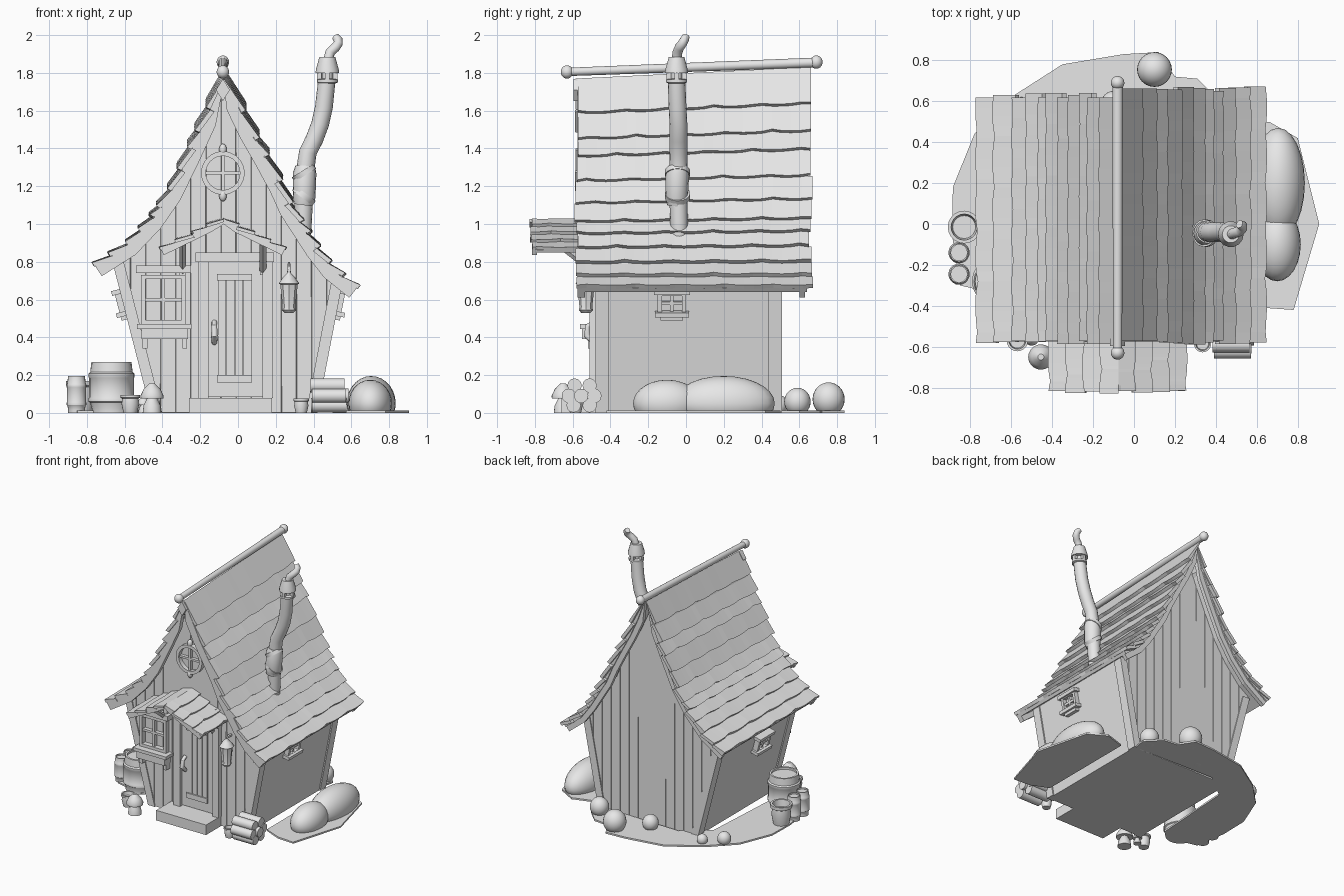
import bpy, bmesh, math, random
from mathutils import Vector, Matrix

random.seed(4)
if "Cube" in bpy.data.objects:
    bpy.data.objects.remove(bpy.data.objects["Cube"])

clay = bpy.data.materials.new("pale_grey")
clay.use_nodes = True
clay.diffuse_color = (0.8, 0.8, 0.8, 1)
clay.node_tree.nodes["Principled BSDF"].inputs["Base Color"].default_value = clay.diffuse_color


def finish(name, bm, smooth=False):
    bmesh.ops.recalc_face_normals(bm, faces=bm.faces)
    me = bpy.data.meshes.new(name)
    bm.to_mesh(me)
    bm.free()
    me.materials.append(clay)
    ob = bpy.data.objects.new(name, me)
    bpy.context.collection.objects.link(ob)
    if smooth:
        bpy.ops.object.select_all(action="DESELECT")
        ob.select_set(True)
        bpy.context.view_layer.objects.active = ob
        bpy.ops.object.shade_smooth_by_angle(angle=math.radians(40))
    return ob


def boxes(name, spans, M=Matrix()):
    """One object from (x0, x1, y0, y1, z0, z1) spans."""
    bm = bmesh.new()
    for x0, x1, y0, y1, z0, z1 in spans:
        S = Matrix.Diagonal((x1 - x0, y1 - y0, z1 - z0, 1))
        T = Matrix.Translation(((x0 + x1) / 2, (y0 + y1) / 2, (z0 + z1) / 2))
        bmesh.ops.create_cube(bm, size=1, matrix=M @ T @ S)
    return finish(name, bm)


def loft(name, rings, smooth=False):
    """Closed solid through equal-length rings of points."""
    bm = bmesh.new()
    vs = [[bm.verts.new(p) for p in ring] for ring in rings]
    for a, b in zip(vs, vs[1:]):
        for i in range(len(a)):
            j = (i + 1) % len(a)
            bm.faces.new((a[i], a[j], b[j], b[i]))
    bm.faces.new(vs[0])
    bm.faces.new(vs[-1])
    return finish(name, bm, smooth)


def tube(name, path, seg=16):
    """Round tube along (x, y, z, radius) points."""
    pts = [Vector(p[:3]) for p in path]
    rings = []
    for i, p in enumerate(pts):
        d = pts[min(i + 1, len(pts) - 1)] - pts[max(i - 1, 0)]
        u = d.cross(Vector((0, 1, 0.01))).normalized()
        v = d.cross(u).normalized()
        turns = [2 * math.pi * k / seg for k in range(seg)]
        rings.append([p + path[i][3] * (u * math.cos(t) + v * math.sin(t)) for t in turns])
    return loft(name, rings, True)


def lathe(name, profile, x, y, seg=20):
    turns = [2 * math.pi * k / seg for k in range(seg)]
    rings = [[(x + r * math.cos(t), y + r * math.sin(t), z) for t in turns] for r, z in profile]
    return loft(name, rings, True)


def blob(name, loc, radii):
    bm = bmesh.new()
    bmesh.ops.create_uvsphere(bm, u_segments=24, v_segments=14, radius=1,
                              matrix=Matrix.Translation(loc) @ Matrix.Diagonal((*radii, 1)))
    for v in bm.verts:
        v.co.z = max(v.co.z, 0)
    return finish(name, bm, True)


def lean(x, y, z):
    """The ridge climbs gently toward the back."""
    return (x, y, z + 0.045 * y * max(0, z - 0.7))


def offset(curve, d, side):
    """Shift a roof curve inward without crossing the ridge line."""
    out = []
    for i, p in enumerate(curve):
        a, b = Vector(curve[max(i - 1, 0)]), Vector(curve[min(i + 1, len(curve) - 1)])
        t = (b - a).normalized()
        x, z = p[0] - side * d * abs(t.y), p[1] - d * abs(t.x)
        out.append((max(x, RIDGE) if side > 0 else min(x, RIDGE), z))
    return out


def strip(name, curve, side, d0, d1, y0, y1):
    a, b = offset(curve, d0, side), offset(curve, d1, side)
    return loft(name, [[lean(*q) for q in ((p[0], y0, p[1]), (p[0], y1, p[1]),
                                           (r[0], y1, r[1]), (r[0], y0, r[1]))]
                       for p, r in zip(a, b)])


def shingles(name, rows, side, y0, y1, thick=0.025, stations=25):
    """Overlapping courses with a gently scalloped lower edge."""
    inner, deep = offset(rows, thick, side), offset(rows, thick * 2, side)
    for i in range(len(rows) - 1):
        a, b = y0 + random.uniform(-.01, .01), y1 + random.uniform(-.015, .015)
        phase, rings = random.uniform(0, .3), []
        down = (Vector(rows[i + 1]) - Vector(rows[i])).normalized()
        for k in range(stations):
            y = a + (b - a) * k / (stations - 1)
            s = down * 0.016 * (abs(math.sin(math.pi * (y + phase) / 0.24)) ** 0.5 - 0.6)
            low, under = Vector(rows[i + 1]) + s, Vector(inner[i + 1]) + s
            rings.append([lean(p[0], y, p[1]) for p in (inner[i], low, under, deep[i])])
        loft(f"{name}_{i + 1}", rings)


# Roof curves, from the ridge down to the eaves
RIDGE = -0.075
LEFT = [(-.085, 1.81), (-.20, 1.58), (-.29, 1.38), (-.385, 1.18), (-.48, 1.04), (-.60, .91), (-.77, .80)]
RIGHT = [(-.065, 1.81), (.02, 1.67), (.09, 1.52), (.16, 1.395), (.25, 1.225), (.305, 1.10),
         (.375, .99), (.44, .886), (.52, .78), (.645, .68)]
COURSES = [1.81, 1.62, 1.48, 1.385, 1.25, 1.13, 1.03, .965, .89, .81, .74, .68]


def at_height(curve, z):
    for (x0, z0), (x1, z1) in zip(curve, curve[1:]):
        if z >= z1 - 1e-6:
            return (x0 + (x1 - x0) * (z0 - z) / (z0 - z1), z)
    return curve[-1]


for label, curve, side, back in (("west", LEFT, -1, .63), ("east", RIGHT, 1, .66)):
    end = curve[-1][1]
    rows = [at_height(curve, end + (z - .68) * (1.81 - end) / 1.13) for z in COURSES]
    shingles("roof_course_" + label, rows, side, -.58, back)
    strip("roof_deck_" + label, curve, side, .025, .05, -.56, back - .02)
    strip("front_bargeboard_" + label, curve, side, .028, .09, -.575, -.535)
    strip("back_bargeboard_" + label, curve, side, .028, .09, back - .06, back - .03)

tube("ridge_pole", [(-.08, -.63, 1.805, .022), (-.08, .69, 1.855, .026)])
blob("ridge_ball_front", (-.08, -.63, 1.805), (.033, .033, .035))
blob("ridge_ball_back", (-.08, .69, 1.857), (.033, .033, .035))
boxes("gable_ornament", [(-.026, .026, -.02, .02, -.026, .026)],
      Matrix.Translation((-.08, -.575, 1.71)) @ Matrix.Diagonal((1, 1, 1.6, 1)) @ Matrix.Rotation(math.pi / 4, 4, "Y"))

# House body with planked gables
outline = [(-.45, 0), (.41, 0), (.545, .70)] + offset(RIGHT, .04, 1)[-2:0:-1]
outline += [(RIDGE, 1.76)] + offset(LEFT, .04, -1)[1:-1] + [(-.66, .82)]
bm = bmesh.new()
face = bm.faces.new([bm.verts.new((x, -.465, z)) for x, z in outline])
ext = bmesh.ops.extrude_face_region(bm, geom=[face])["geom"]
for v in ext:
    if isinstance(v, bmesh.types.BMVert):
        v.co = lean(v.co.x, .495, v.co.z)
for k in range(14):
    bmesh.ops.bisect_plane(bm, geom=bm.verts[:] + bm.edges[:] + bm.faces[:],
                           plane_co=(-.57 + .08 * k, 0, 0), plane_no=(1, 0, 0))
bmesh.ops.recalc_face_normals(bm, faces=bm.faces)
gables = [f for f in bm.faces if abs(f.normal.y) > .9]
bmesh.ops.inset_individual(bm, faces=gables, thickness=.0025, depth=.005)
finish("house_body", bm)

# Slanted corner posts
for label, x0, x1, top, s in (("west", -.45, -.655, .80, -1), ("east", .41, .545, .70, 1)):
    for end, y0, y1 in (("front", -.478, -.41), ("back", .435, .508)):
        loft(f"corner_post_{label}_{end}",
             [[(x + s * .01, y0, z), (x + s * .01, y1, z), (x - s * .05, y1, z), (x - s * .05, y0, z)]
              for x, z in ((x0, 0), (x1, top))])

# Door, frame and step
boxes("door_frame", [(-.225, .19, -.53, -.46, .80, .85), (-.21, -.155, -.51, -.46, .08, .80),
                     (.13, .185, -.51, -.46, .08, .80)])
boxes("door_planks", [(-.155, .13, -.482, -.46, .085, .80)] +
      [(-.105 + .045 * k, -.064 + .045 * k, -.49, -.47, .16, .735) for k in range(4)])
boxes("door_rails", [(-.11, .075, -.5, -.47, .70, .735), (-.11, .075, -.5, -.47, .16, .20)])
tube("door_handle", [(-.125, -.485, .48, .014), (-.125, -.52, .46, .014), (-.125, -.525, .41, .018),
                     (-.125, -.485, .37, .014)], 10)
boxes("door_step", [(-.26, .18, -.66, -.45, 0, .08)])

# Porch roof, fascia and braces
for label, side in (("west", -1), ("east", 1)):
    slope = [(-.08 + side * .335 * k / 4, 1.055 - .17 * k / 4) for k in range(5)]
    shingles("porch_course_" + label, slope, side, -.82, -.46, .018)
    strip("porch_deck_" + label, slope, side, .018, .035, -.80, -.46)
    strip("porch_fascia_" + label, slope, side, .015, .05, -.815, -.79)
    x = -.08 + side * .213
    boxes("porch_bracket_" + label, [(x - .016, x + .016, -.50, -.46, .73, .93),
                                     (x - .016, x + .016, -.80, -.46, .885, .915)])
    tube("porch_brace_" + label, [(x, -.49, .75, .018), (x, -.68, .90, .018)], 4)


def window(name, w, h, M):
    """Four-pane frame facing -y, centred on its own origin."""
    t, a, b = .022, w / 2, h / 2
    boxes(name, [(-a, -a + t, -.04, .01, -b, b), (a - t, a, -.04, .01, -b, b),
                 (-a, a, -.04, .01, b - t, b), (-a, a, -.04, .01, -b, -b + t),
                 (-.009, .009, -.03, .01, -b, b), (-a, a, -.03, .01, -.009, .009)], M)


# Front window with header and planter box
window("front_window", .235, .26, Matrix.Translation((-.395, -.47, .60)))
boxes("window_header", [(-.54, -.25, -.53, -.46, .74, .78)])
boxes("planter_box", [(-.51, -.265, -.55, -.46, .39, .455), (-.535, -.245, -.56, -.46, .445, .47),
                      (-.505, -.48, -.52, -.46, .34, .39), (-.295, -.27, -.52, -.46, .34, .39)])

# Side windows, tilted with the walls
for label, x, s, tilt in (("east", .517, 1, 11), ("west", -.60, -1, 14.5)):
    M = (Matrix.Translation((x, -.075, .585)) @ Matrix.Rotation(math.radians(s * tilt), 4, "Y")
         @ Matrix.Rotation(s * math.pi / 2, 4, "Z"))
    window("side_window_" + label, .15, .13, M)
    boxes("side_sill_" + label, [(-.09, .09, -.06, .01, -.07, -.045), (-.06, .06, -.04, .01, -.09, -.07),
                                 (-.095, .095, -.055, .01, .05, .075)], M)

# Round attic window
ring = []
for k in range(33):
    t = 2 * math.pi * k / 32
    ring.append([(-.08 + r * math.cos(t), y, 1.27 + r * math.sin(t))
                 for r, y in ((.09, -.46), (.09, -.505), (.115, -.505), (.115, -.46))])
loft("attic_window_ring", ring, True)
boxes("attic_window_bars", [(-.088, -.072, -.495, -.46, 1.17, 1.37), (-.18, .02, -.495, -.46, 1.262, 1.278)])
for z in (1.395, 1.15):
    blob("attic_window_knob", (-.08, -.49, z), (.02, .02, .03))

# Hanging lantern
lathe("lantern", [(.025, .53), (.038, .545), (.034, .56), (.046, .68), (.055, .685), (.03, .72),
                  (.01, .74), (.006, .80)], .27, -.53, 8)
boxes("lantern_arm", [(.262, .278, -.54, -.46, .745, .76)])

# Stove pipe with patch sleeve, cap and spout
tube("stove_pipe", [(.34, -.035, .92, .046), (.35, -.04, 1.15, .048), (.355, -.04, 1.28, .048),
                    (.37, -.04, 1.38, .047), (.405, -.04, 1.45, .047), (.435, -.04, 1.53, .047),
                    (.455, -.045, 1.62, .047), (.47, -.05, 1.76, .046)])
tube("pipe_sleeve", [(.345, -.05, 1.10, .05), (.35, -.05, 1.14, .06), (.353, -.045, 1.27, .062),
                     (.357, -.04, 1.30, .054)])
for z, k in ((1.15, .03), (1.27, -.025)):
    tube("sleeve_band", [(.349 - k * .3, -.045, z - .012, .067), (.349 + k * .3, -.045, z + .012, .067)])
lathe("pipe_cap", [(.04, 1.80), (.063, 1.80), (.06, 1.82), (.042, 1.885), (.02, 1.885)], .473, -.05, 14)
boxes("cap_posts", [(.473 + a - .012, .473 + a + .012, b - .062, b - .038, 1.75, 1.81)
                    for a, b in ((.042, 0), (-.042, 0), (0, .042), (0, -.042))])
lathe("cap_base", [(.045, 1.745), (.056, 1.75), (.056, 1.765), (.03, 1.77), (.03, 1.80)], .473, -.05, 14)
tube("pipe_spout", [(.478, -.05, 1.87, .026), (.488, -.045, 1.91, .026), (.515, -.035, 1.935, .026),
                    (.53, -.02, 1.955, .025), (.53, -.008, 1.975, .024), (.515, .0, 1.993, .02)], 12)


def barrel(name, x, y, r, h):
    """Bulging barrel with raised hoops and a sunken lid."""
    lathe(name, [(r * .85, 0), (r * .85, h * .08), (r * .93, h * .2), (r, h * .22), (r, h * .28),
                 (r * .97, h * .3), (r * .97, h * .68), (r, h * .7), (r, h * .77), (r * .92, h * .8),
                 (r * .87, h), (r * .75, h), (r * .75, h * .94)], x, y)


# Barrels, pot and bucket
barrel("large_barrel", -.67, -.28, .122, .27)
barrel("small_barrel_front", -.855, -.245, .052, .195)
barrel("small_barrel_back", -.855, -.14, .052, .195)
for name, x, y, r, h in (("milk_pot", -.83, -.015, .08, .17), ("flower_pot", -.57, -.57, .052, .095),
                         ("bucket", .335, -.585, .042, .075)):
    lathe(name, [(r * .7, 0), (r * .9, h * .5), (r * .82, h * .8), (r, h * .85), (r, h),
                 (r * .8, h), (r * .7, h * .7)], x, y)

# Mushrooms
for x, y, s in ((-.455, -.65, 1), (-.50, -.56, .55)):
    lathe("mushroom", [(.05 * s, 0), (.045 * s, .04 * s), (.025 * s, .08 * s), (.06 * s, .075 * s),
                       (.062 * s, .09 * s), (.045 * s, .125 * s), (.015 * s, .155 * s)], x, y)

# Log pile
for z, ys in ((.04, (-.595, -.51)), (.09, (-.62, -.555, -.485)), (.145, (-.59, -.51))):
    for y in ys:
        j = random.uniform(-.012, .012)
        tube("log", [(.395 + j, y, z, .038), (.575 + j, y, z, .038)], 12)


def patch(name, pts, h=.013):
    loft(name, [[(x, y, z) for x, y in pts] for z in (0, h)])


# Ground patches, bushes and stones
patch("east_patch", [(.5, -.35), (.64, -.41), (.78, -.42), (.905, 0), (.8, .42), (.66, .5), (.5, .45)])
patch("back_patch", [(-.6, -.36), (-.85, -.3), (-.89, -.05), (-.885, .18), (-.78, .44), (-.6, .62),
                     (-.35, .78), (-.05, .83), (.12, .84), (.2, .72), (.31, .71), (.42, .6), (.4, .5),
                     (-.3, .52), (-.5, .36), (-.54, -.3)])
blob("bush_large", (.705, .2, .05), (.13, .27, .145))
blob("bush_small", (.70, -.1, .05), (.115, .18, .125))
for x, y, r in ((.1, .755, .085), (.35, .59, .07), (-.1, .59, .06), (-.55, .58, .04), (-.68, .49, .05)):
    blob("stone", (x, y, r * .85), (r, r, r * 1.05))
